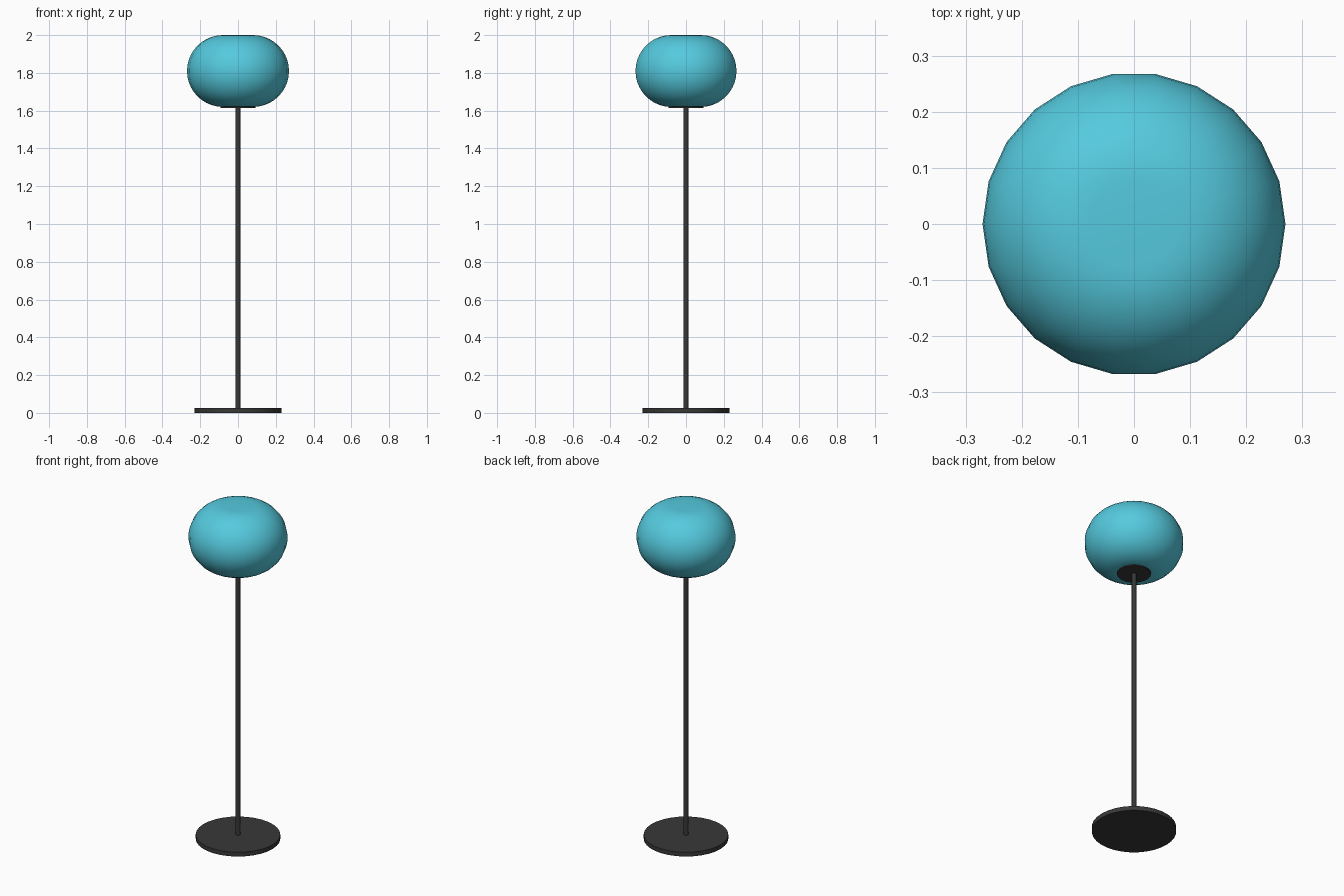
import bpy, bmesh
from math import sin, cos, pi, radians

cube = bpy.data.objects.get("Cube")
if cube:
    bpy.data.objects.remove(cube)


def material(name, color):
    mat = bpy.data.materials.new(name)
    mat.use_nodes = True
    mat.diffuse_color = color
    mat.node_tree.nodes["Principled BSDF"].inputs["Base Color"].default_value = color
    return mat


def lathe(name, profile, sides, mat):
    """Revolve (radius, z) points, listed bottom to top, and cap both ends."""
    bm = bmesh.new()
    rings = [[bm.verts.new((r * cos(2 * pi * i / sides), r * sin(2 * pi * i / sides), z))
              for i in range(sides)] for r, z in profile]
    for low, high in zip(rings, rings[1:]):
        for i in range(sides):
            j = (i + 1) % sides
            bm.faces.new((low[i], low[j], high[j], high[i]))
    bm.faces.new(rings[0][::-1])
    bm.faces.new(rings[-1])
    mesh = bpy.data.meshes.new(name)
    bm.to_mesh(mesh)
    bm.free()
    mesh.materials.append(mat)
    obj = bpy.data.objects.new(name, mesh)
    bpy.context.collection.objects.link(obj)
    bpy.ops.object.select_all(action="DESELECT")
    obj.select_set(True)
    bpy.context.view_layer.objects.active = obj
    bpy.ops.object.shade_smooth_by_angle(angle=radians(35))
    return obj


black = material("black metal", (0.04, 0.04, 0.04, 1))
teal = material("teal glass", (0.09, 0.59, 0.73, 1))

# Floor plate, pole and the small plate holding the shade
lathe("base", [(0.23, 0), (0.23, 0.026)], 32, black)
lathe("pole", [(0.0125, 0.02), (0.0125, 1.62)], 16, black)
lathe("shade_holder", [(0.092, 1.615), (0.092, 1.626)], 32, black)

# Rounded shade: half-circle side with flat top and bottom
flat, tube, middle, steps = 0.08, 0.19, 1.81, 20
arc = [-pi / 2 + pi * k / steps for k in range(steps + 1)]
lathe("lamp_shade", [(flat + tube * cos(a), middle + tube * sin(a)) for a in arc], 22, teal)
